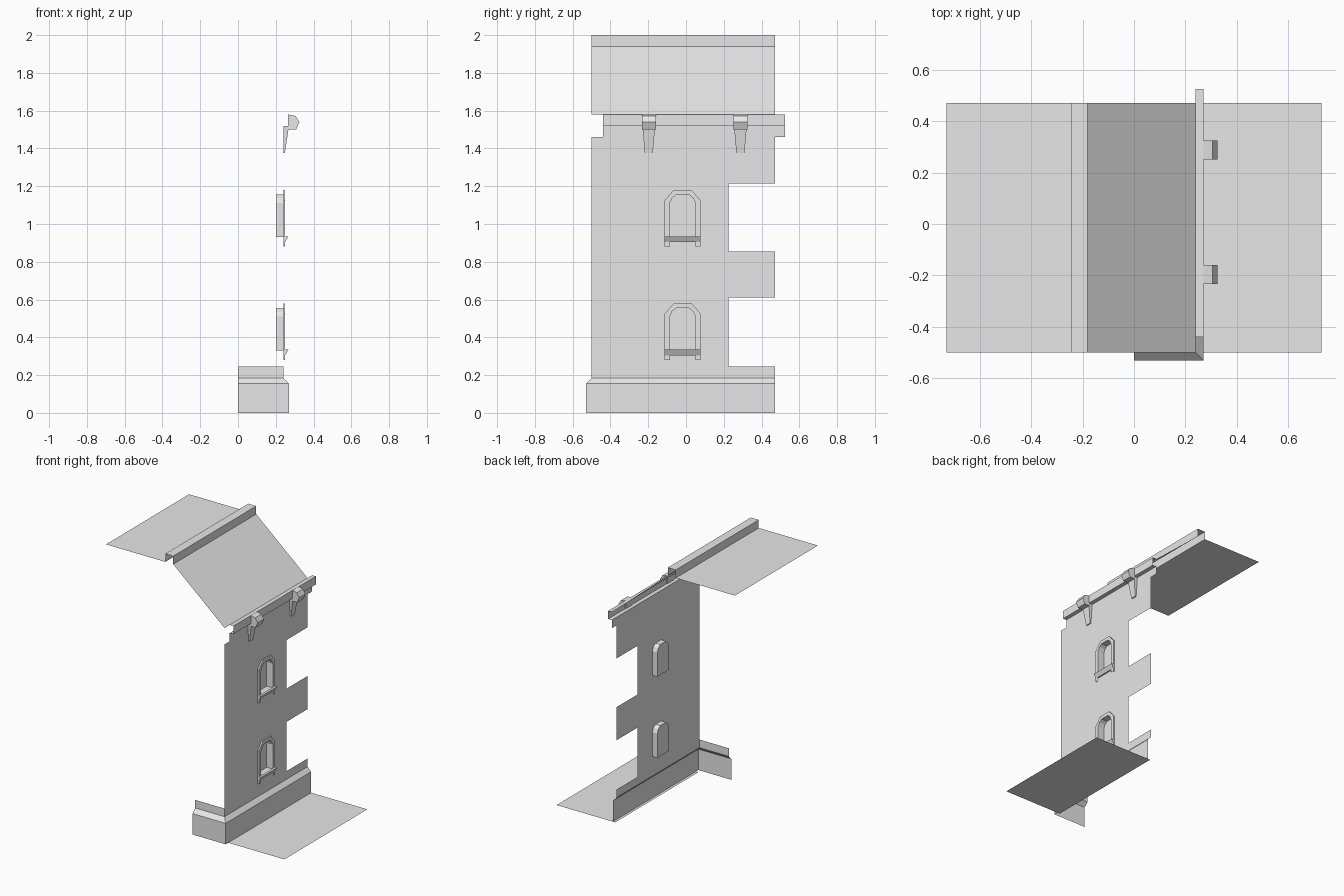
import bpy, bmesh
from mathutils import Vector

cube = bpy.data.objects.get("Cube")
if cube:
    bpy.data.objects.remove(cube, do_unlink=True)

grey = bpy.data.materials.new("plain grey")
grey.use_nodes = True
grey.diffuse_color = (0.8, 0.8, 0.8, 1)
grey.node_tree.nodes["Principled BSDF"].inputs["Base Color"].default_value = (0.8, 0.8, 0.8, 1)

FRONT, BACK, WALL = -0.5, 0.47, 0.24


def finish(bm, name):
    mesh = bpy.data.meshes.new(name)
    bm.to_mesh(mesh)
    bm.free()
    mesh.materials.append(grey)
    obj = bpy.data.objects.new(name, mesh)
    bpy.context.collection.objects.link(obj)
    return obj


def strip(bm, a, b, close=False):
    """Bridge two matching rows of points with quads."""
    va, vb = [[bm.verts.new(p) for p in row] for row in (a, b)]
    n = len(a)
    for i in range(n if close else n - 1):
        j = (i + 1) % n
        bm.faces.new((va[i], va[j], vb[j], vb[i]))
    return va, vb


def sheet(name, profile, y0, y1):
    """Sweep an open (x, z) profile along y."""
    bm = bmesh.new()
    strip(bm, [(x, y0, z) for x, z in profile], [(x, y1, z) for x, z in profile])
    return finish(bm, name)


def mirrored(half):
    """Complete a left half (y, z) row with its right half."""
    return half + [(-y, z) for y, z in reversed(half)]


# Window outlines, relative to the window's centre line and base
inner = mirrored([(-.068, .28), (-.068, .33), (-.068, .51), (-.055, .538), (-.033, .555)])
outer = mirrored([(-.095, .28), (-.095, .33), (-.095, .525), (-.071, .553), (-.047, .58)])
opening = inner[1:-1]
WINDOW_Y = -0.018
LEVELS = (0, 0.6)


def place(row, x, level):
    return [(x, y + WINDOW_Y, z + level) for y, z in row]


# Wall with toothed back edge and two window openings
outline = [(FRONT, .185), (BACK, .185)]
for low, high in ((.245, .61), (.855, 1.215)):
    outline += [(BACK, low), (.225, low), (.225, high), (BACK, high)]
outline += [(BACK, 1.46), (.525, 1.46), (.525, 1.52), (-.44, 1.52), (-.44, 1.46), (FRONT, 1.46)]
bm = bmesh.new()
for loop in [[(WALL, y, z) for y, z in outline]] + [place(opening, WALL, l) for l in LEVELS]:
    verts = [bm.verts.new(p) for p in loop]
    for i, v in enumerate(verts):
        bm.edges.new((v, verts[i - 1]))
bmesh.ops.triangle_fill(bm, edges=bm.edges[:], use_beauty=True, use_dissolve=False, normal=Vector((1, 0, 0)))
bmesh.ops.dissolve_limit(bm, angle_limit=0.01, verts=bm.verts[:], edges=bm.edges[:])
bm.normal_update()
bmesh.ops.reverse_faces(bm, faces=[f for f in bm.faces if f.normal.x < 0])
finish(bm, "wall")

# Windows: frame, recess and sill
for label, level in zip(("lower", "upper"), LEVELS):
    bm = bmesh.new()
    strip(bm, place(outer, WALL, level), place(outer, .25, level))
    strip(bm, place(outer, .25, level), place(inner, .25, level))
    finish(bm, label + "_window_frame")

    bm = bmesh.new()
    _, back = strip(bm, place(opening, .25, level), place(opening, .2, level), close=True)
    bm.faces.new(back)
    finish(bm, label + "_window_recess")

    bm = bmesh.new()
    section = [(.25, .335), (.267, .335), (.25, .305), (WALL, .305)]
    ends = [[(x, WINDOW_Y + s * .095, z + level) for x, z in section] for s in (-1, 1)]
    for cap in strip(bm, *ends, close=True):
        bm.faces.new(cap)
    bmesh.ops.recalc_face_normals(bm, faces=bm.faces[:])
    finish(bm, label + "_window_sill")

# Plinth turning the front corner
bm = bmesh.new()
rows = [(.27, -.53, 0), (.27, -.53, .155), (WALL, FRONT, .185), (WALL, FRONT, .245)]
strip(bm, [(0, y, z) for x, y, z in rows], rows)
strip(bm, rows[:3], [(x, BACK, z) for x, y, z in rows[:3]])
bmesh.ops.remove_doubles(bm, verts=bm.verts[:], dist=0.0001)
finish(bm, "plinth")

# Ground, cornice and roof sheets
sheet("ground", [(.73, 0), (.25, 0)], FRONT, BACK)
sheet("cornice", [(WALL, 1.52), (.27, 1.52), (.27, 1.58), (WALL, 1.58)], -.44, .525)
sheet("roof_slope", [(WALL, 1.58), (-.18, 1.94)], FRONT, BACK)
sheet("roof_ridge", [(-.18, 1.94), (-.18, 2), (-.245, 2), (-.245, 1.94)], FRONT, BACK)
sheet("roof_flat", [(-.245, 1.94), (-.73, 1.94)], FRONT, BACK)

# Brackets: faceted head over a tapering foot
head = [(.265, 1.58), (.305, 1.572), (.325, 1.54), (.308, 1.5), (.265, 1.5)]
for label, y in (("front", -.197), ("back", .288)):
    bm = bmesh.new()
    ends = [[(x, y + s * .037, z) for x, z in head] for s in (-1, 1)]
    for cap in strip(bm, *ends, close=True):
        bm.faces.new(cap)
    top = [(x, y + s * .034, 1.52) for x, s in ((WALL, -1), (.27, -1), (.27, 1), (WALL, 1))]
    foot = [(x, y + s * .021, 1.375) for x, s in ((WALL, -1), (.248, -1), (.248, 1), (WALL, 1))]
    for cap in strip(bm, top, foot, close=True):
        bm.faces.new(cap)
    bmesh.ops.recalc_face_normals(bm, faces=bm.faces[:])
    finish(bm, label + "_bracket")
